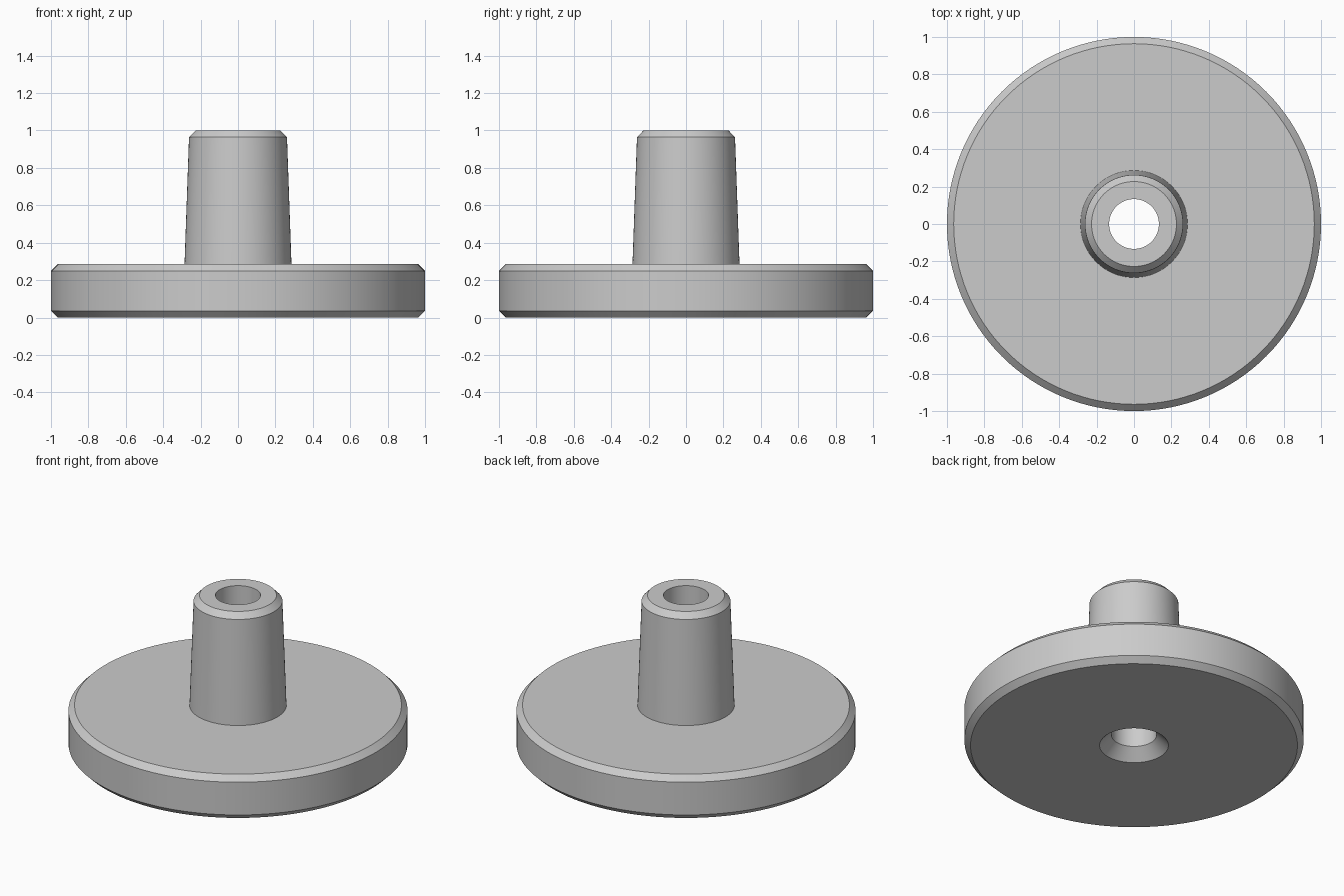
import bpy
import bmesh
import math

cube = bpy.data.objects.get("Cube")
if cube:
    bpy.data.objects.remove(cube, do_unlink=True)

SEGMENTS = 128
BORE = 0.133       # radius of the through hole
SINK = 0.07        # depth of the countersink under the base
CHAMFER = 0.036
FLANGE_TOP = 0.285

# Plain grey material
grey = bpy.data.materials.new("plain grey")
grey.use_nodes = True
colour = (0.6, 0.6, 0.6, 1.0)
grey.diffuse_color = colour
grey.node_tree.nodes["Principled BSDF"].inputs["Base Color"].default_value = colour


def lathe(name, profile, material):
    """Turn a closed (radius, height) profile around the z axis."""
    bm = bmesh.new()
    rings = []
    for r, z in profile:
        rings.append([bm.verts.new((r * math.cos(a), r * math.sin(a), z))
                      for a in (math.tau * i / SEGMENTS for i in range(SEGMENTS))])
    for k, ring in enumerate(rings):
        upper = rings[(k + 1) % len(rings)]
        for i in range(SEGMENTS):
            j = (i + 1) % SEGMENTS
            bm.faces.new((ring[i], ring[j], upper[j], upper[i]))
    bmesh.ops.recalc_face_normals(bm, faces=bm.faces)
    mesh = bpy.data.meshes.new(name)
    bm.to_mesh(mesh)
    bm.free()
    mesh.materials.append(material)
    obj = bpy.data.objects.new(name, mesh)
    bpy.context.collection.objects.link(obj)
    bpy.ops.object.select_all(action='DESELECT')
    obj.select_set(True)
    bpy.context.view_layer.objects.active = obj
    bpy.ops.object.shade_smooth_by_angle(angle=math.radians(30))
    return obj


# Chamfered flange, tapered hub, straight bore and countersink in one turning
flange = [
    (BORE + SINK, 0),
    (1 - CHAMFER, 0),
    (1, CHAMFER),
    (1, FLANGE_TOP - CHAMFER),
    (1 - CHAMFER, FLANGE_TOP),
]
hub = [
    (0.286, FLANGE_TOP),
    (0.262, 1 - CHAMFER),
    (0.227, 1),
]
bore = [
    (BORE, 1),
    (BORE, SINK),
]
lathe("flanged_hub", flange + hub + bore, grey)
